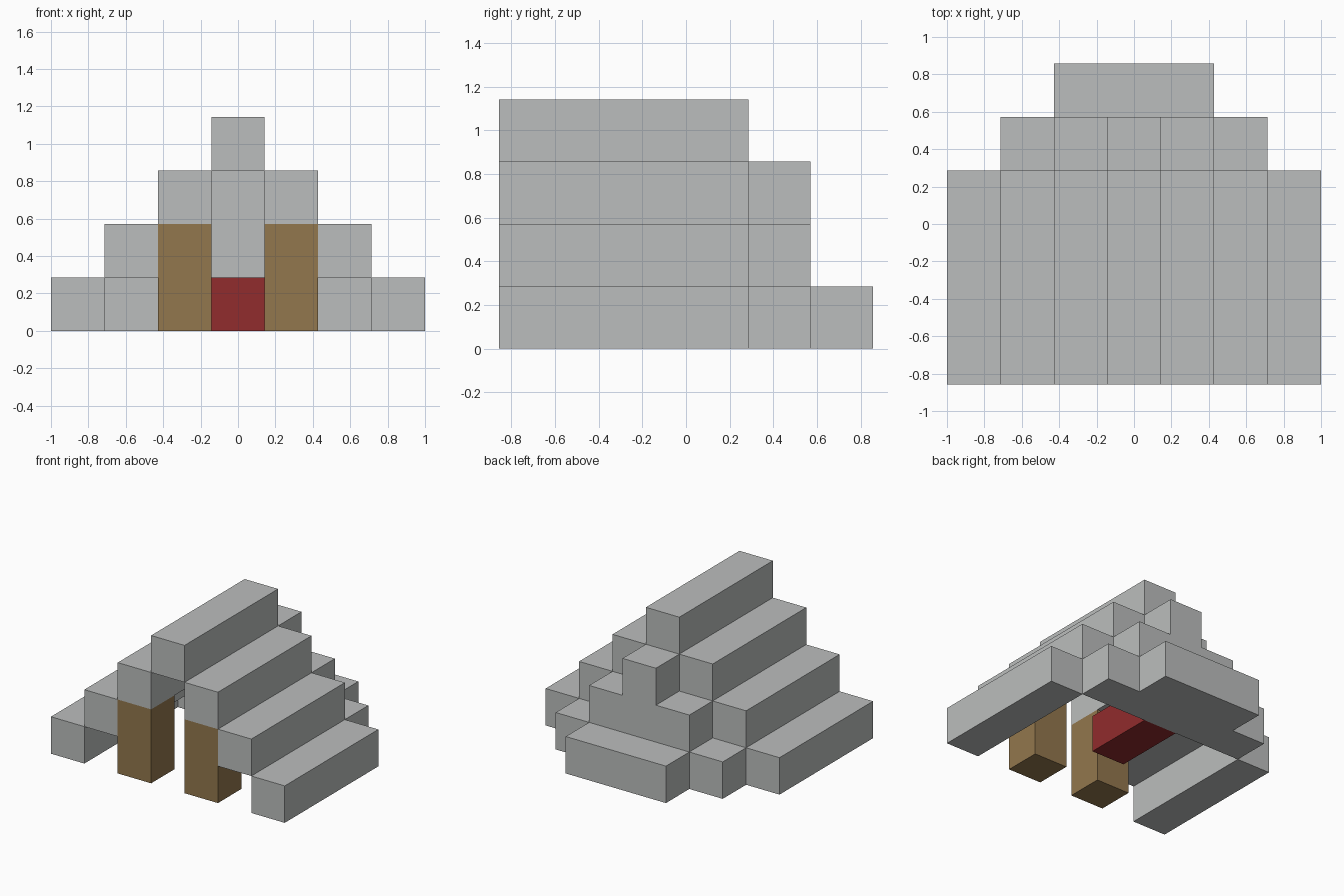
import bpy
import bmesh
from mathutils import Vector

cube = bpy.data.objects.get("Cube")
if cube:
    bpy.data.objects.remove(cube, do_unlink=True)

U = 2 / 7                          # one building block
ORIGIN = Vector((-3.5, -3, 0))     # front corner of the block grid


def material(name, rgb):
    mat = bpy.data.materials.new(name)
    mat.use_nodes = True
    color = (*rgb, 1)
    mat.diffuse_color = color
    mat.node_tree.nodes["Principled BSDF"].inputs["Base Color"].default_value = color
    return mat


STONE = material("grey stone", (0.50, 0.515, 0.51))
WOOD = material("brown wood", (0.29, 0.185, 0.075))
CLOTH = material("red cloth", (0.285, 0.025, 0.026))


def box(name, mat, start, size):
    """Box given by its low corner and size, both in blocks."""
    start, size = Vector(start), Vector(size)
    bm = bmesh.new()
    bmesh.ops.create_cube(bm, size=U)
    bmesh.ops.scale(bm, vec=size, verts=bm.verts)
    mesh = bpy.data.meshes.new(name)
    bm.to_mesh(mesh)
    bm.free()
    mesh.materials.append(mat)
    obj = bpy.data.objects.new(name, mesh)
    obj.location = (ORIGIN + start + size / 2) * U
    bpy.context.collection.objects.link(obj)


# Stepped roof: a pair of long beams per level, closed by a ridge
for level in range(3):
    for side, column in (("right", level), ("left", 6 - level)):
        box(f"roof_beam_{side}_{level + 1}", STONE, (column, 0, level), (1, 4, 1))
box("roof_ridge", STONE, (3, 0, 3), (1, 4, 1))

# Back wall, narrowing by one block on each side per level
for level in range(3):
    box(f"back_wall_{level + 1}", STONE, (1 + level, 4, level), (5 - 2 * level, 1, 1))
box("back_step", STONE, (2, 5, 0), (3, 1, 1))

# Pillars at the entrance
for side, column in (("right", 2), ("left", 4)):
    box(f"entrance_pillar_{side}", WOOD, (column, 0, 0), (1, 1, 2))

# Bed against the back wall
box("bed", CLOTH, (3, 2, 0), (1, 2, 1))
